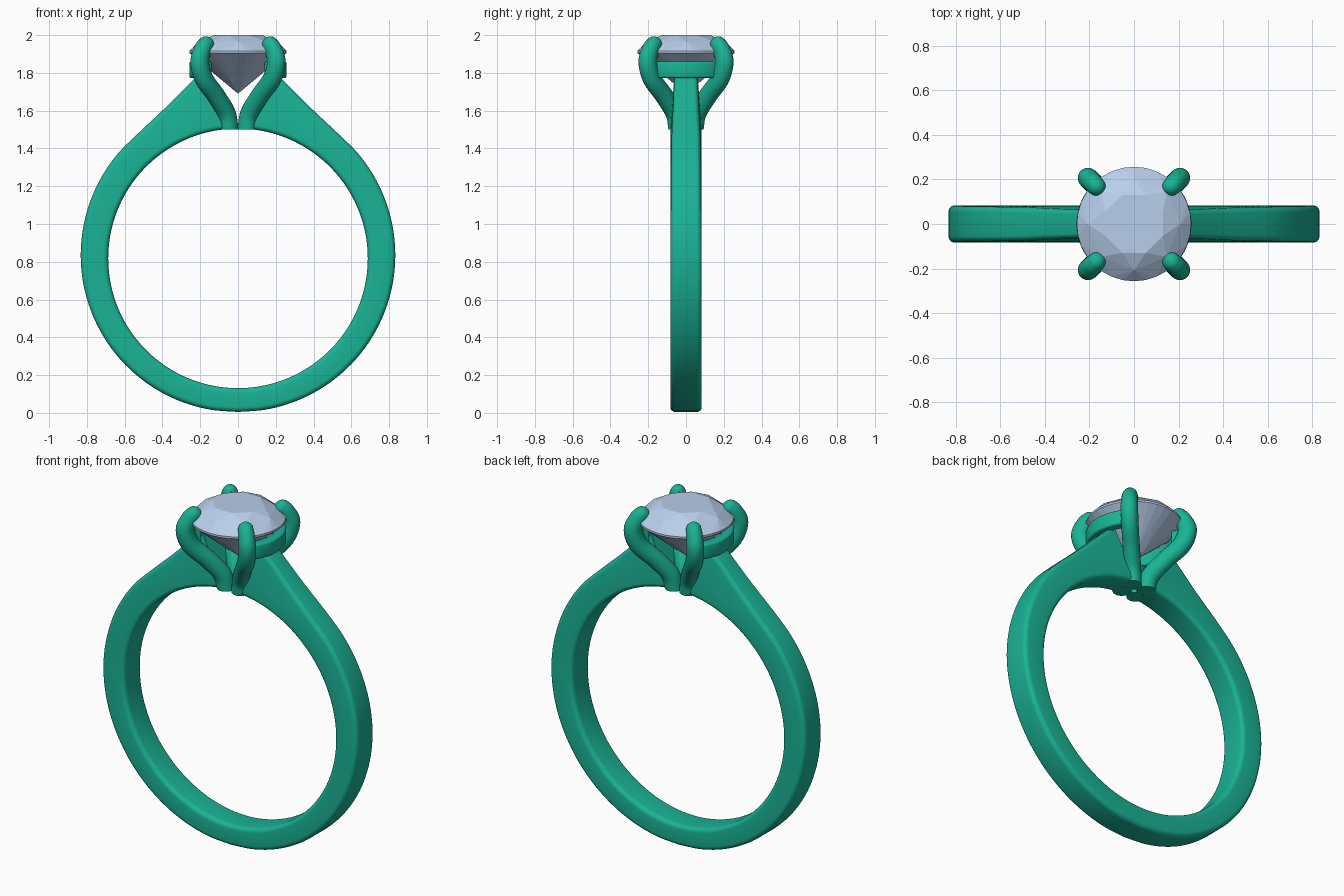
import bpy, bmesh, math
from mathutils import Vector

if "Cube" in bpy.data.objects:
    bpy.data.objects.remove(bpy.data.objects["Cube"])

CZ, RI = 0.818, 0.687   # finger hole centre height and radius


def material(name, col):
    m = bpy.data.materials.new(name)
    m.diffuse_color = (*col, 1)
    m.use_nodes = True
    m.node_tree.nodes["Principled BSDF"].inputs["Base Color"].default_value = m.diffuse_color
    return m


METAL = material("green_metal", (0.01, 0.45, 0.30))
STONE = material("pale_stone", (0.48, 0.62, 0.83))


def make_object(name, bm, mat, smooth=True):
    bmesh.ops.recalc_face_normals(bm, faces=bm.faces)
    me = bpy.data.meshes.new(name)
    bm.to_mesh(me)
    bm.free()
    me.materials.append(mat)
    ob = bpy.data.objects.new(name, me)
    bpy.context.collection.objects.link(ob)
    if smooth:
        bpy.ops.object.select_all(action='DESELECT')
        ob.select_set(True)
        bpy.context.view_layer.objects.active = ob
        bpy.ops.object.shade_smooth_by_angle(angle=math.radians(40))
    return ob


def loft(bm, rings):
    """Skin a list of equal-length point loops and cap both ends."""
    vs = [[bm.verts.new(p) for p in r] for r in rings]
    n = len(vs[0])
    for a, b in zip(vs, vs[1:]):
        for i in range(n):
            j = (i + 1) % n
            bm.faces.new((a[i], a[j], b[j], b[i]))
    bm.faces.new(vs[0])
    bm.faces.new(vs[-1])


def spline(keys, steps):
    """Catmull-Rom curve through tuples of any length."""
    k = [Vector(p) for p in keys]
    k = [2 * k[0] - k[1]] + k + [2 * k[-1] - k[-2]]
    out = []
    for i in range(1, len(k) - 2):
        a, b, c, d = k[i - 1:i + 3]
        for s in range(steps):
            t = s / steps
            out.append(0.5 * (2 * b + (c - a) * t + (2 * a - 5 * b + 4 * c - d) * t * t
                              + (3 * b - a - 3 * c + d) * t ** 3))
    return out + [k[-2]]


def rounded_rect(w, h, r, seg=5):
    pts = []
    for q, (sx, sy) in enumerate(((1, 1), (-1, 1), (-1, -1), (1, -1))):
        for s in range(seg + 1):
            a = math.pi / 2 * (q + s / seg)
            pts.append((sx * (w - r) + r * math.cos(a), sy * (h - r) + r * math.sin(a)))
    return pts


# Band: sections run from the finger hole out to the outer contour
# keys: inner angle, outer x, outer z, outer half width
keys = []
for a in range(-90, 51, 10):
    r = 0.825 + 0.012 * (a + 90) / 140
    keys.append((a, r * math.cos(math.radians(a)), 0.83 + r * math.sin(math.radians(a)),
                 0.083 - 0.008 * max(0, a) / 50))
keys += [(68, 0.385, 1.615, 0.068), (80, 0.245, 1.755, 0.062), (86, 0.19, 1.80, 0.06)]
half = []
for ang, ox, oz, wo in spline(keys, 5):
    a = math.radians(ang)
    inner = Vector((RI * math.cos(a), 0, CZ + RI * math.sin(a)))
    outer = Vector((ox, 0, oz))
    d = (outer - inner) / 2
    ring = []
    for u, v in rounded_rect(0.083, d.length, 0.026):
        f = v / d.length
        w = 0.083 + (wo - 0.083) * (f + 1) / 2
        p = (inner + outer) / 2 + d * f
        ring.append(Vector((p.x, u * w / 0.083, p.z)))
    half.append(ring)
half[0] = [Vector((0, p.y, p.z)) for p in half[0]]
mirror = [[Vector((-p.x, p.y, p.z)) for p in r] for r in half[:0:-1]]
bm = bmesh.new()
loft(bm, mirror + half)
make_object("band", bm, METAL)

# Four claws: round tubes curving out and hooking over the stone
path = spline([(0.064, 1.50, 0.050), (0.085, 1.585, 0.050), (0.165, 1.68, 0.050),
               (0.255, 1.77, 0.051), (0.287, 1.86, 0.051), (0.262, 1.925, 0.048),
               (0.240, 1.95, 0.045)], 6)
end, back = path[-1], path[-7]
d = Vector((end[0] - back[0], end[1] - back[1])).normalized()
for s in range(1, 8):            # domed tip
    t = s / 7.2 * math.pi / 2
    path.append(Vector((end[0] + d.x * 0.043 * math.sin(t), end[1] + d.y * 0.043 * math.sin(t),
                        0.045 * math.cos(t))))
for k, name in enumerate(("back_right", "back_left", "front_left", "front_right")):
    az = math.radians(45 + 90 * k)
    rad, side = Vector((math.cos(az), math.sin(az), 0)), Vector((-math.sin(az), math.cos(az), 0))
    rings = []
    for i, (r, z, w) in enumerate(path):
        p, q = path[max(i - 1, 0)], path[min(i + 1, len(path) - 1)]
        t = Vector((q[0] - p[0], q[1] - p[1])).normalized()
        if i == 0:
            t = Vector((0, 1))
        nrm = rad * t.y - Vector((0, 0, t.x))
        c = rad * r + Vector((0, 0, z))
        rings.append([c + (nrm * math.cos(b) + side * 0.92 * math.sin(b)) * w
                      for b in (2 * math.pi * j / 20 for j in range(20))])
    bm = bmesh.new()
    loft(bm, rings)
    make_object(name + "_claw", bm, METAL)

# Curved bridges joining the claws above each shoulder
for name, base in (("right_bridge", 0), ("left_bridge", math.pi)):
    bm = bmesh.new()
    rings = []
    for i in range(25):
        a = base + math.radians(-45 + 90 * i / 24)
        rings.append([((0.229 + u) * math.cos(a), (0.229 + u) * math.sin(a), 1.817 + v)
                      for u, v in rounded_rect(0.029, 0.044, 0.012, 3)])
    loft(bm, rings)
    make_object(name, bm, METAL)

# Brilliant-cut stone: hull of table, kite corners, girdle and point
bm = bmesh.new()
for n, r, z, off in ((8, 0.14, 2.0, 0.5), (8, 0.208, 1.966, 0), (32, 0.257, 1.916, 0),
                     (32, 0.257, 1.905, 0), (8, 0.06, 1.736, 0.5)):
    for i in range(n):
        a = 2 * math.pi * (i + off) / n
        bm.verts.new((r * math.cos(a), r * math.sin(a), z))
bm.verts.new((0, 0, 1.69))
bmesh.ops.convex_hull(bm, input=bm.verts)
bmesh.ops.dissolve_limit(bm, angle_limit=0.01, verts=bm.verts, edges=bm.edges)
make_object("stone", bm, STONE, smooth=False)
